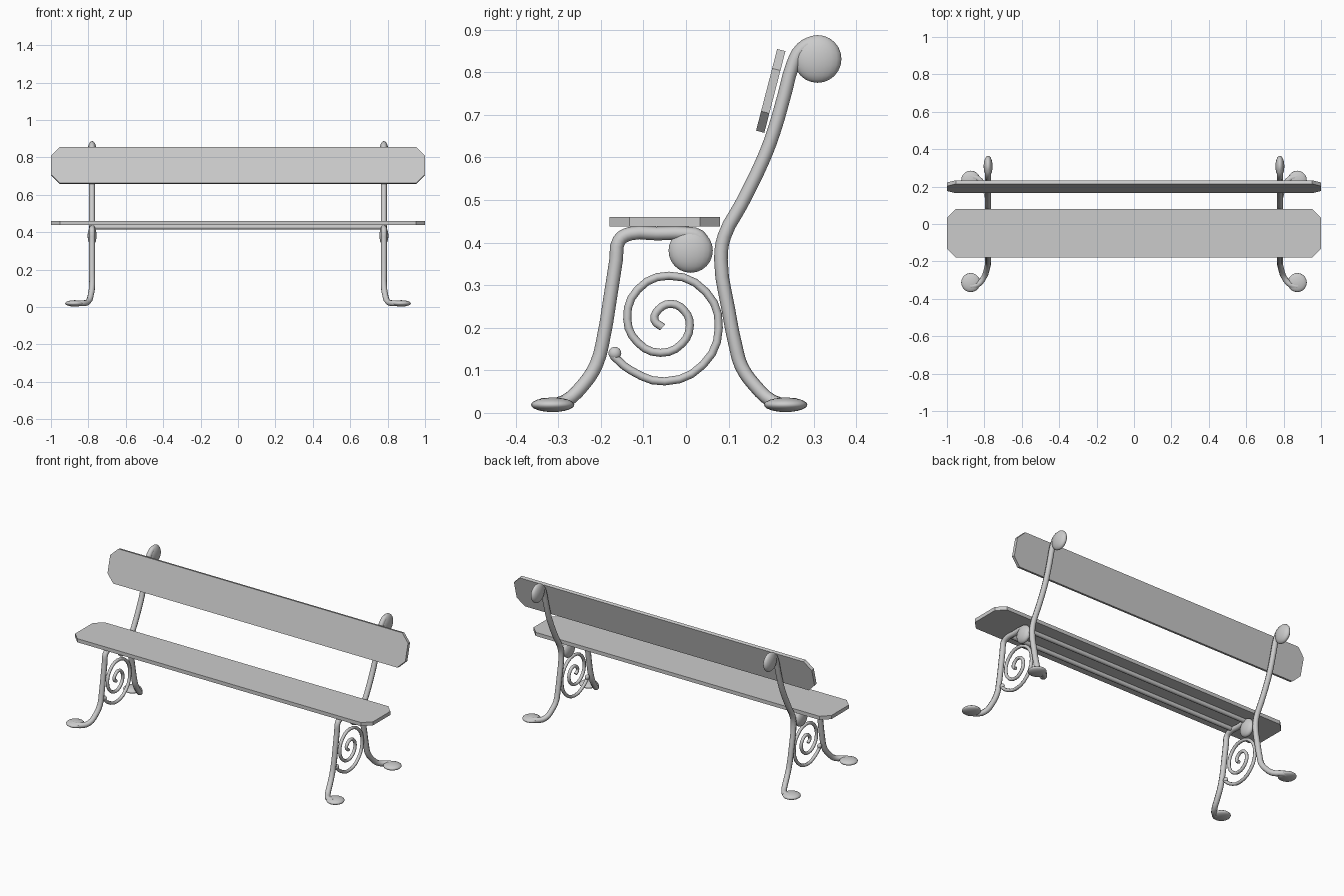
import bpy, bmesh, math
from mathutils import Vector

if "Cube" in bpy.data.objects:
    bpy.data.objects.remove(bpy.data.objects["Cube"])

grey = bpy.data.materials.new("plain_grey")
grey.use_nodes = True
colour = (0.6, 0.6, 0.6, 1)
grey.diffuse_color = colour
grey.node_tree.nodes["Principled BSDF"].inputs["Base Color"].default_value = colour


def finish(obj, smooth=True):
    """Give the object its material and shading."""
    obj.data.materials.clear()
    obj.data.materials.append(grey)
    bpy.ops.object.select_all(action='DESELECT')
    obj.select_set(True)
    bpy.context.view_layer.objects.active = obj
    if smooth:
        bpy.ops.object.shade_smooth_by_angle(angle=math.radians(50))
    return obj


def tube(name, points, radius, steps=3):
    """Round bar running smoothly through the points; optional 4th value scales the radius."""
    curve = bpy.data.curves.new(name, 'CURVE')
    curve.dimensions = '3D'
    curve.bevel_depth = radius
    curve.bevel_resolution = 2
    curve.resolution_u = steps
    curve.use_fill_caps = True
    spline = curve.splines.new('BEZIER')
    spline.bezier_points.add(len(points) - 1)
    for bp, p in zip(spline.bezier_points, points):
        bp.co = p[:3]
        bp.handle_left_type = bp.handle_right_type = 'AUTO'
    obj = bpy.data.objects.new(name, curve)
    bpy.context.collection.objects.link(obj)
    bpy.ops.object.select_all(action='DESELECT')
    obj.select_set(True)
    bpy.context.view_layer.objects.active = obj
    bpy.ops.object.convert(target='MESH')
    return finish(bpy.context.object)


def knob(name, centre, size):
    """Flattened ball."""
    bpy.ops.mesh.primitive_uv_sphere_add(segments=20, ring_count=12, location=centre)
    obj = bpy.context.object
    obj.name = name
    obj.scale = size
    bpy.ops.object.transform_apply(location=False, rotation=False)
    return finish(obj)


def board(name, width, thickness, centre, tilt=0):
    """Long plank with its four corners cut off."""
    half, cut = width / 2, 0.047
    corners = [(1 - cut, half), (1, half - cut)]
    outline = corners + [(x, -y) for x, y in reversed(corners)]
    outline += [(-x, -y) for x, y in outline]
    bm = bmesh.new()
    face = bm.faces.new([bm.verts.new((x, y, -thickness / 2)) for x, y in outline])
    top = bmesh.ops.extrude_face_region(bm, geom=[face])
    verts = [v for v in top["geom"] if isinstance(v, bmesh.types.BMVert)]
    bmesh.ops.translate(bm, verts=verts, vec=(0, 0, thickness))
    bmesh.ops.recalc_face_normals(bm, faces=bm.faces)
    mesh = bpy.data.meshes.new(name)
    bm.to_mesh(mesh)
    bm.free()
    obj = bpy.data.objects.new(name, mesh)
    bpy.context.collection.objects.link(obj)
    obj.location = centre
    obj.rotation_euler.x = tilt
    return finish(obj, smooth=False)


# Planks
board("seat", 0.26, 0.022, (0, -0.05, 0.449))
board("backrest", 0.198, 0.02, (0, 0.199, 0.756), math.radians(75.5))

# Rails under the seat
for name, y in (("front_rail", -0.11), ("rear_rail", 0.0)):
    tube(name, [(-0.78, y, 0.427), (0.78, y, 0.427)], 0.013, 1)

# Cast end frames
X = 0.78
for side, s in (("left", 1), ("right", -1)):
    def flat(points):
        return [(s * X, y, z) for y, z in points]

    def foot(direction, start):
        """Leg end sweeping outward along the ground into its curl."""
        y = start
        d = direction
        return [(s * 0.787, y + d * 0.035, 0.065), (s * 0.802, y + d * 0.077, 0.027),
                (s * 0.835, y + d * 0.117, 0.02), (s * 0.875, y + d * 0.127, 0.02)]

    tube(side + "_front_leg",
         flat([(0.045, 0.39), (0.03, 0.415), (0, 0.421), (-0.07, 0.421), (-0.13, 0.421),
               (-0.157, 0.405), (-0.164, 0.36), (-0.178, 0.27), (-0.193, 0.18),
               (-0.21, 0.115)]) + foot(-1, -0.207), 0.016)
    tube(side + "_back_post",
         flat([(0.335, 0.855), (0.305, 0.869), (0.272, 0.855), (0.25, 0.815), (0.232, 0.75),
               (0.206, 0.66), (0.18, 0.592), (0.13, 0.49), (0.09, 0.415), (0.082, 0.36),
               (0.1, 0.24), (0.117, 0.155), (0.13, 0.11)]) + foot(1, 0.126), 0.016)

    # Curled ends
    knob(side + "_front_foot", (s * 0.873, -0.313, 0.019), (0.051, 0.051, 0.017))
    knob(side + "_back_foot", (s * 0.873, 0.234, 0.019), (0.051, 0.051, 0.017))
    knob(side + "_seat_scroll", (s * X, 0.011, 0.381), (0.024, 0.052, 0.052))
    knob(side + "_top_scroll", (s * X, 0.309, 0.831), (0.024, 0.056, 0.056))

    # Spiral ornament
    tube(side + "_spiral",
         flat([(-0.172, 0.135), (-0.13, 0.1), (-0.05, 0.074), (0.04, 0.113), (0.077, 0.2),
               (0.047, 0.284), (-0.04, 0.322), (-0.113, 0.29), (-0.138, 0.22),
               (-0.113, 0.165), (-0.06, 0.141), (-0.01, 0.162), (0.009, 0.205),
               (-0.004, 0.24), (-0.035, 0.256), (-0.065, 0.242), (-0.074, 0.218),
               (-0.055, 0.201)]), 0.0095)
    knob(side + "_spiral_tip", (s * X, -0.167, 0.14), (0.012, 0.015, 0.015))
